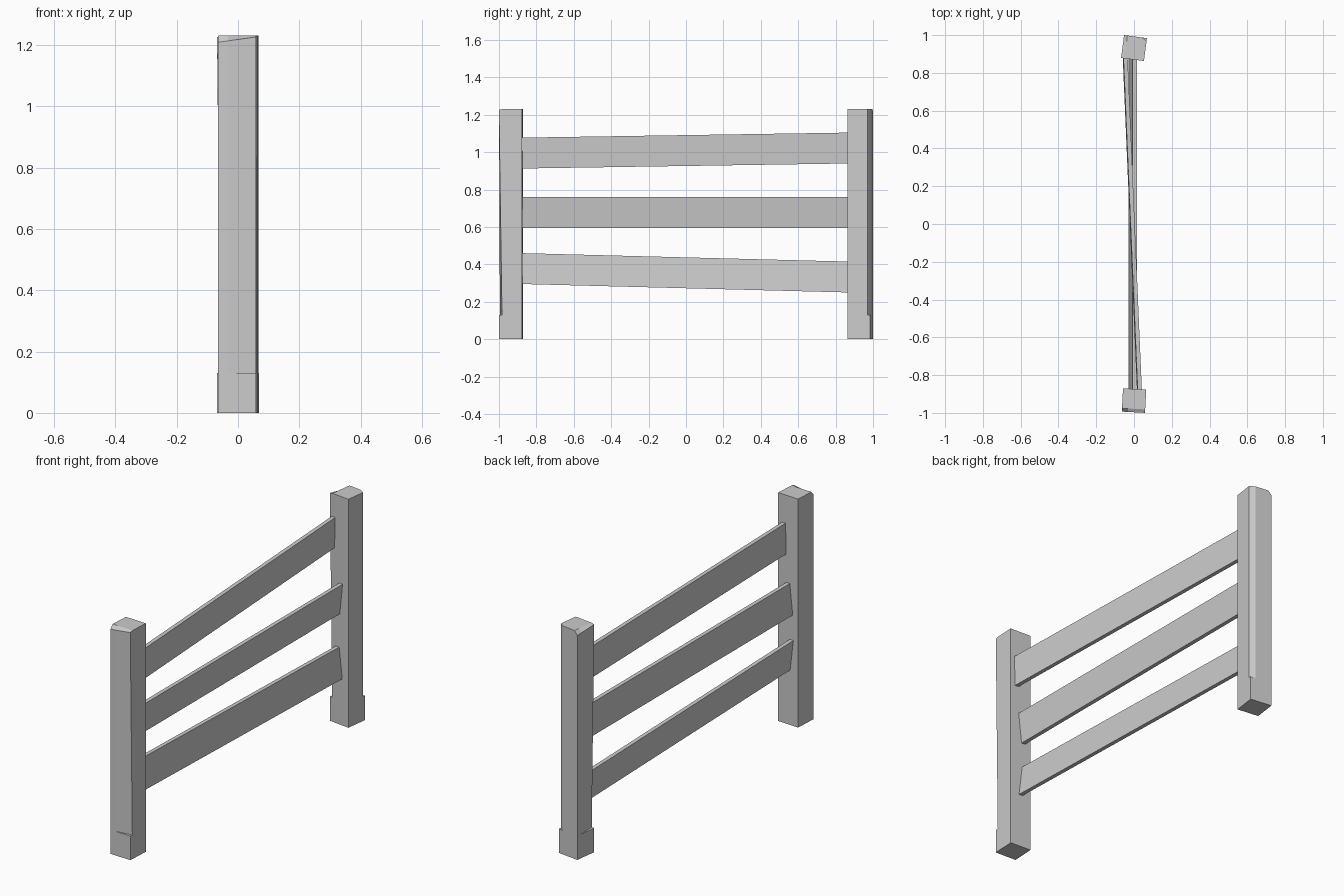
import bpy, bmesh, math
from mathutils import Matrix, Vector

if "Cube" in bpy.data.objects:
    bpy.data.objects.remove(bpy.data.objects["Cube"])


def loft(name, rings, matrix=Matrix()):
    """Skin equal-length vertex rings and cap both ends."""
    bm = bmesh.new()
    loops = [[bm.verts.new(matrix @ Vector(p)) for p in ring] for ring in rings]
    n = len(rings[0])
    for a, b in zip(loops, loops[1:]):
        for i in range(n):
            j = (i + 1) % n
            bm.faces.new((a[i], a[j], b[j], b[i]))
    bm.faces.new(loops[0][::-1])
    bm.faces.new(loops[-1])
    bmesh.ops.remove_doubles(bm, verts=bm.verts, dist=0.0002)
    bmesh.ops.recalc_face_normals(bm, faces=bm.faces)
    mesh = bpy.data.meshes.new(name)
    bm.to_mesh(mesh)
    bm.free()
    obj = bpy.data.objects.new(name, mesh)
    bpy.context.collection.objects.link(obj)
    return obj


H = 1.23       # post height
FOOT = 0.13    # height of the uncarved foot


def post(name, y, half, angle, chamfer=False):
    h = half
    foot = [(-h, -h), (-0.03, -h), (h, -h), (h, h), (-h, h), (-h, h)]
    carved = list(foot)
    carved[2] = (h, -h + 0.016)            # one face shaved just above the foot
    shoulder = list(foot)
    if chamfer:                            # long chamfer on one corner
        for ring in (carved, shoulder):
            ring[4], ring[5] = (-h + 0.014, h), (-h, h - 0.028)
    top = [(x, max(yy, -h + 0.018)) for x, yy in shoulder]
    shoulder_z = [H - 0.021, H - 0.017, H - 0.004, H, H, H]  # sloping top bevel
    rings = [
        [(*p, 0) for p in foot],
        [(*p, FOOT) for p in foot],
        [(*p, FOOT) for p in carved],
        [(*p, z) for p, z in zip(shoulder, shoulder_z)],
        [(*p, H) for p in top],
    ]
    m = Matrix.Translation((0, y, 0)) @ Matrix.Rotation(math.radians(angle), 4, 'Z')
    return loft(name, rings, m)


def rail(name, x, z, lean):
    """x, z: centres at the front and back ends; lean: sideways tilt of the top."""
    t, h = 0.011, 0.0825
    rings = []
    for y, cx, cz in zip((-0.89, 0.89), x, z):
        rings.append([(cx - lean - t, y, cz - h), (cx - lean + t, y, cz - h),
                      (cx + lean + t, y, cz + h), (cx + lean - t, y, cz + h)])
    return loft(name, rings)


# Posts: the back one is the same design turned a quarter
post("front_post", -0.935, 0.0615, -3)
post("back_post", 0.9315, 0.061, -97.5, chamfer=True)

# Three crooked rails
rail("top_rail", (0.029, -0.047), (0.995, 1.0225), 0.002)
rail("middle_rail", (-0.005, -0.005), (0.678, 0.678), 0.009)
rail("bottom_rail", (-0.008, -0.008), (0.378, 0.332), -0.010)
